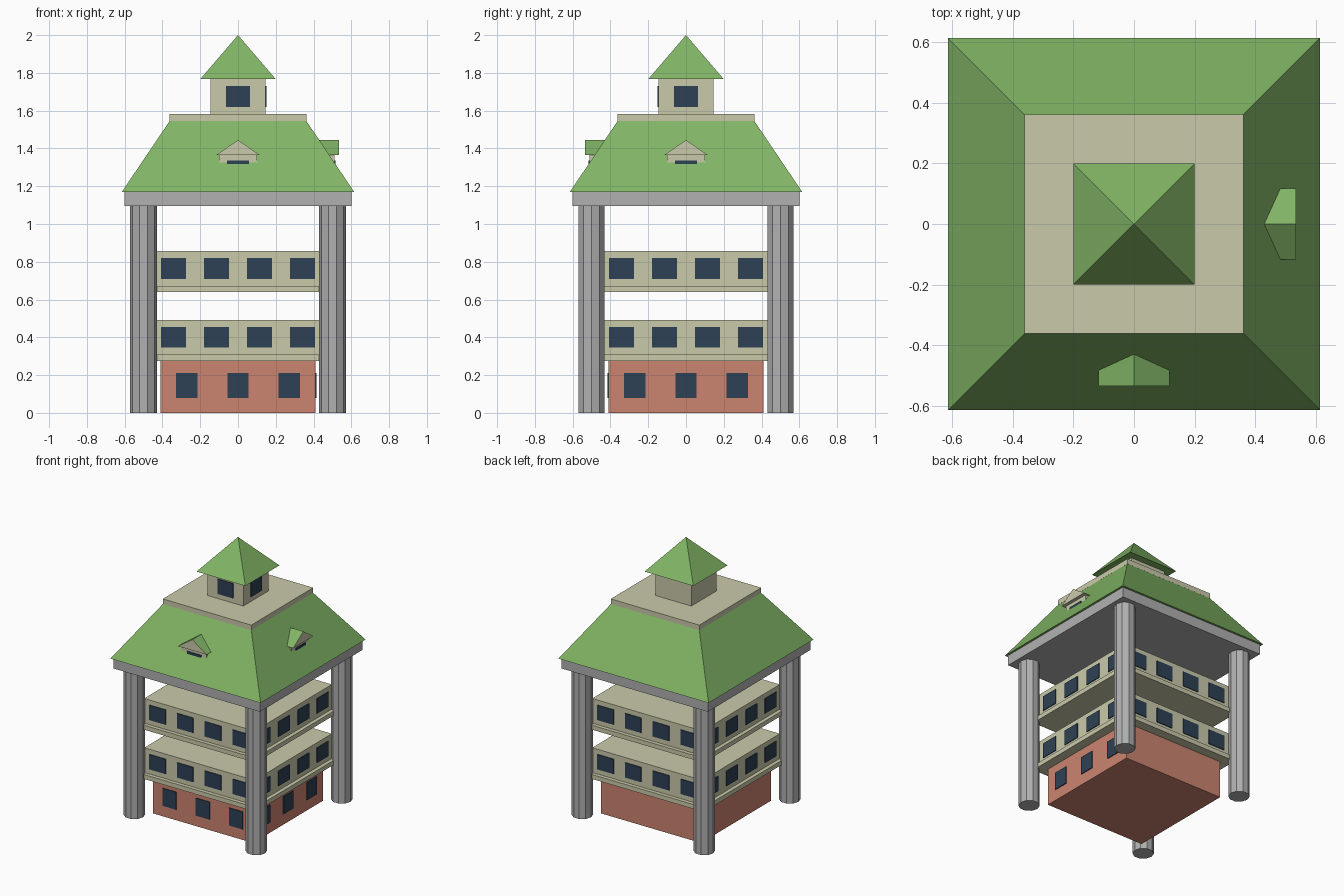
import bpy
import bmesh
from math import pi
from mathutils import Matrix, Vector

cube = bpy.data.objects.get("Cube")
if cube:
    bpy.data.objects.remove(cube, do_unlink=True)


def material(name, r, g, b):
    mat = bpy.data.materials.new(name)
    mat.use_nodes = True
    mat.diffuse_color = (r, g, b, 1)
    mat.node_tree.nodes["Principled BSDF"].inputs["Base Color"].default_value = (r, g, b, 1)
    return mat


GREEN = material("roof green", 0.22, 0.46, 0.13)
CREAM = material("wall cream", 0.59, 0.59, 0.41)
BRICK = material("brick red", 0.60, 0.23, 0.16)
GREY = material("stone grey", 0.44, 0.44, 0.44)
GLASS = material("window blue", 0.027, 0.053, 0.09)

FRONT, ALL = (0, 1), (0, 1, 2, 3)   # quarter turns from the front wall


def finish(name, bm, *mats):
    bmesh.ops.recalc_face_normals(bm, faces=bm.faces)
    mesh = bpy.data.meshes.new(name)
    bm.to_mesh(mesh)
    bm.free()
    for mat in mats:
        mesh.materials.append(mat)
    obj = bpy.data.objects.new(name, mesh)
    bpy.context.collection.objects.link(obj)
    return obj


def add_box(bm, lo, hi, turn=0):
    lo, hi = Vector(lo), Vector(hi)
    matrix = (Matrix.Rotation(turn * pi / 2, 4, 'Z')
              @ Matrix.Translation((lo + hi) / 2)
              @ Matrix.Diagonal((hi - lo).to_4d()))
    matrix[3][3] = 1
    bmesh.ops.create_cube(bm, size=1, matrix=matrix)


def block(name, half, z0, z1, mat):
    """Square block centred on the axis."""
    bm = bmesh.new()
    add_box(bm, (-half, -half, z0), (half, half, z1))
    return finish(name, bm, mat)


def hip_roof(name, half, top_half, z0, z1):
    """Four-sided roof, pointed when top_half is zero."""
    bm = bmesh.new()
    root2 = 2 ** 0.5
    bmesh.ops.create_cone(
        bm, cap_ends=True, segments=4, radius1=half * root2, radius2=top_half * root2,
        depth=z1 - z0,
        matrix=Matrix.Translation((0, 0, (z0 + z1) / 2)) @ Matrix.Rotation(pi / 4, 4, 'Z'))
    return finish(name, bm, GREEN)


def windows(name, wall, centres, width, z0, z1, sides):
    """Thin panes on the chosen walls of a square block."""
    bm = bmesh.new()
    for turn in sides:
        for x in centres:
            add_box(bm, (x - width / 2, -wall - 0.006, z0),
                    (x + width / 2, -wall + 0.003, z1), turn)
    return finish(name, bm, GLASS)


# Brick ground storey
block("ground_storey", 0.41, 0, 0.275, BRICK)
windows("ground_windows", 0.41, (-0.272, 0, 0.272), 0.113, 0.08, 0.21, FRONT)

# Two separate gallery floors, each with a ledge
for label, z in (("lower", 0.275), ("upper", 0.64)):
    block(label + "_ledge", 0.48, z, z + 0.033, CREAM)
    block(label + "_floor", 0.452, z + 0.033, z + 0.216, CREAM)
    windows(label + "_windows", 0.452, (-0.341, -0.114, 0.114, 0.341),
            0.132, z + 0.07, z + 0.18, ALL)

# Corner columns
for side, sx in (("left", 1), ("right", -1)):
    for end, sy in (("front", -1), ("back", 1)):
        bm = bmesh.new()
        bmesh.ops.create_cone(
            bm, cap_ends=True, segments=10, radius1=0.0715, radius2=0.0715, depth=1.1,
            matrix=Matrix.Translation((sx * 0.5, sy * 0.5, 0.55)) @ Matrix.Rotation(pi / 2, 4, 'Z'))
        finish(f"{end}_{side}_column", bm, GREY)

# Main roof
block("roof_slab", 0.6, 1.095, 1.17, GREY)
hip_roof("main_roof", 0.615, 0.362, 1.17, 1.545)
block("roof_cap", 0.3625, 1.545, 1.583, CREAM)

# Dormers on the front and left slopes
for label, turn in (("front", 0), ("left", 1)):
    bm = bmesh.new()
    add_box(bm, (-0.1, -0.51, 1.25), (0.1, -0.4, 1.37), turn)
    finish(label + "_dormer_body", bm, CREAM)

    bm = bmesh.new()
    spin = Matrix.Rotation(turn * pi / 2, 4, 'Z')
    ends = [[bm.verts.new(spin @ Vector((x, y, z)))
             for x, z in ((-0.118, 1.364), (0.118, 1.364), (0, 1.444))]
            for y in (-0.535, -0.4)]
    for ring in ends:
        bm.faces.new(ring)
    for i in range(3):
        j = (i + 1) % 3
        bm.faces.new((ends[0][i], ends[0][j], ends[1][j], ends[1][i]))
    gable = finish(label + "_dormer_roof", bm, CREAM, GREEN)
    for face in gable.data.polygons:
        face.material_index = int(face.normal.z > 0.1)

    windows(label + "_dormer_window", 0.51, (0,), 0.115, 1.26, 1.335, (turn,))

# Lantern tower
block("tower", 0.146, 1.583, 1.77, CREAM)
windows("tower_windows", 0.146, (0,), 0.127, 1.62, 1.73, FRONT)
hip_roof("tower_roof", 0.2, 0, 1.767, 2.0)
